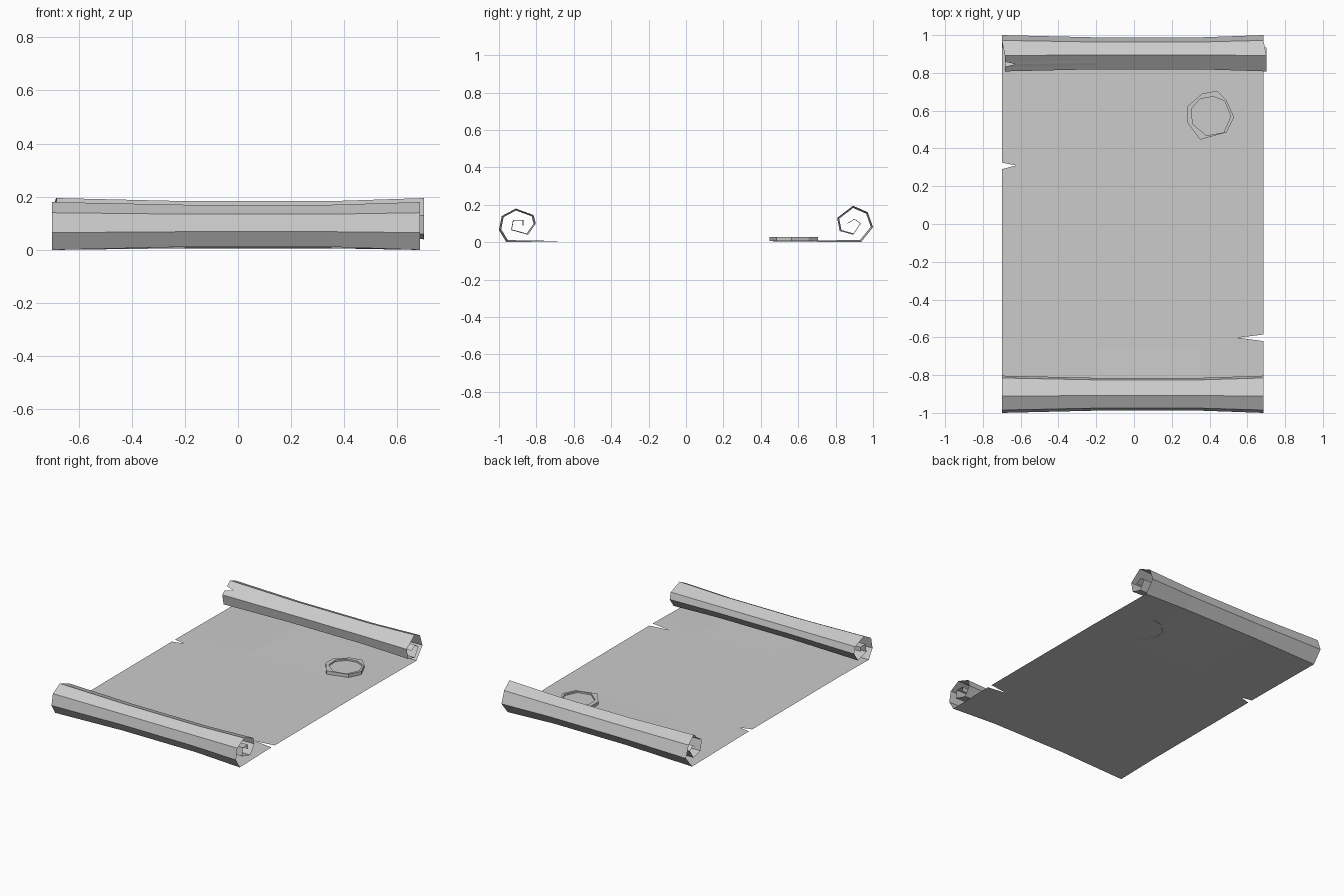
import bpy, bmesh

if "Cube" in bpy.data.objects:
    bpy.data.objects.remove(bpy.data.objects["Cube"])

COLS = [-0.70, -0.20, 0.35, 0.685]      # columns across the sheet
SQUEEZE = 0.88                          # rolls pinch slightly mid-width

# Spiral profiles (y, z), from the sheet inward
front_roll = [(-0.96, 0.0), (-1.0, 0.065), (-0.985, 0.14), (-0.91, 0.18),
              (-0.815, 0.145), (-0.803, 0.10), (-0.845, 0.04), (-0.935, 0.065),
              (-0.925, 0.12), (-0.87, 0.12), (-0.87, 0.09)]
back_roll = [(0.935, 0.0), (1.0, 0.08), (0.972, 0.16), (0.893, 0.195),
             (0.808, 0.13), (0.822, 0.06), (0.895, 0.04), (0.935, 0.10),
             (0.90, 0.125), (0.86, 0.10)]


def mesh_object(name, bm):
    me = bpy.data.meshes.new(name)
    bm.to_mesh(me)
    bm.free()
    ob = bpy.data.objects.new(name, me)
    bpy.context.collection.objects.link(ob)
    return ob


def lerp(a, b, t):
    return (a[0] + (b[0] - a[0]) * t, a[1] + (b[1] - a[1]) * t)


# Rows: (y, z, squeeze centre or None, left edge x, right edge x)
L, R = COLS[0], COLS[-1]
fc, bc = (-0.90, 0.095), (0.90, 0.10)
rows = [(y, z, fc, L, R) for y, z in reversed(front_roll)]
H = 0.006
rows += [(-0.65, H, None, L, R),
         (-0.62, H, None, L, R), (-0.602, H, None, L, 0.55), (-0.585, H, None, L, R),
         (0.29, H, None, L, R), (0.31, H, None, -0.625, R), (0.325, H, None, L, R),
         (0.40, H, None, L, R)]
for i, (y, z) in enumerate(back_roll):
    s = 0.016 if i >= 3 else 0.0        # the back roll slips sideways
    rows.append((y, z, bc, L + s, R + s))
    if i == 3:                          # tear in the back roll
        for t, tear in ((0.4, 0.0), (0.55, 0.055), (0.72, 0.0)):
            ny, nz = lerp(back_roll[3], back_roll[4], t)
            rows.append((ny, nz, bc, L + s + tear, R + s))

# Parchment sheet with both rolled ends
bm = bmesh.new()
grid = []
for y, z, c, left, right in rows:
    line = []
    for j, x in enumerate((left, COLS[1], COLS[2], right)):
        py, pz = y, z
        if c and j in (1, 2):
            py, pz = lerp(c, (y, z), SQUEEZE)
        line.append(bm.verts.new((x, py, pz)))
    grid.append(line)
for a, b in zip(grid, grid[1:]):
    for j in range(3):
        bm.faces.new((a[j], a[j + 1], b[j + 1], b[j]))
mesh_object("parchment_sheet", bm)

# Wax seal: irregular octagon with a recessed centre
outer = [(.44, .705), (.49, .655), (.53, .565), (.49, .485),
         (.35, .447), (.28, .54), (.28, .62), (.36, .69)]
inner = [(.42, .675), (.48, .65), (.512, .57), (.475, .485),
         (.385, .468), (.31, .53), (.305, .61), (.35, .662)]
bm = bmesh.new()
loops = [[bm.verts.new((x, y, z)) for x, y in pts]
         for pts, z in ((outer, 0.006), (outer, 0.028), (inner, 0.028), (inner, 0.017))]
for a, b in zip(loops, loops[1:]):
    for i in range(8):
        k = (i + 1) % 8
        bm.faces.new((a[i], a[k], b[k], b[i]))
bm.faces.new(loops[-1])
bmesh.ops.recalc_face_normals(bm, faces=bm.faces)
if bm.faces[:] and max(bm.faces, key=lambda f: f.calc_area()).normal.z < 0:
    bmesh.ops.reverse_faces(bm, faces=bm.faces)
mesh_object("wax_seal", bm)
